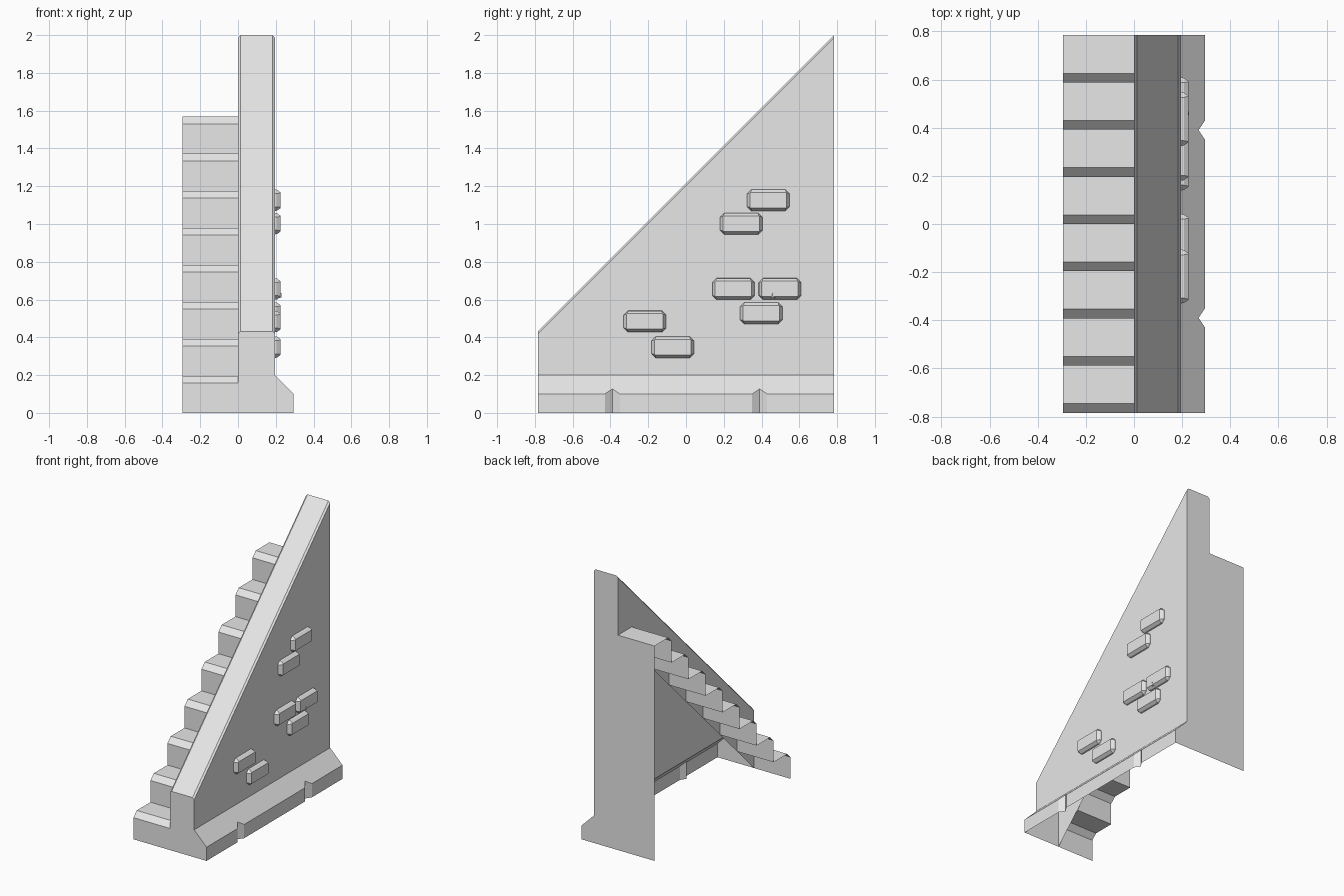
import bpy
import bmesh
from mathutils import Vector

cube = bpy.data.objects.get("Cube")
if cube:
    bpy.data.objects.remove(cube, do_unlink=True)

concrete = bpy.data.materials.new("grey_concrete")
concrete.use_nodes = True
concrete.diffuse_color = (0.8, 0.8, 0.8, 1)
concrete.node_tree.nodes["Principled BSDF"].inputs["Base Color"].default_value = (0.8, 0.8, 0.8, 1)

HALF = 0.784            # half length along y
LEFT, RIGHT = -0.295, 0.295
WALL = 0.195            # outer face of the wall
STEPS = 8
STEP = 2 * HALF / STEPS
NOSE = 0.038            # chamfer on each step
RISE = 2 * HALF         # height of the flight
LOW, HIGH, BEVEL = 0.432, 2.0, 0.013


def finish(name, bm, inside):
    """Turn every face away from the inside point and make the object."""
    inside = Vector(inside)
    bm.normal_update()
    for f in bm.faces:
        if f.normal.dot(f.calc_center_median() - inside) < 0:
            f.normal_flip()
    mesh = bpy.data.meshes.new(name)
    bm.to_mesh(mesh)
    bm.free()
    mesh.materials.append(concrete)
    obj = bpy.data.objects.new(name, mesh)
    bpy.context.collection.objects.link(obj)
    return obj


def loft(name, rows, inside, closed=False, cap=False):
    """Bridge rows of points with quads."""
    bm = bmesh.new()
    grid = [[bm.verts.new(p) for p in row] for row in rows]
    n = len(grid[0])
    for a, b in zip(grid, grid[1:]):
        for i in range(n if closed else n - 1):
            j = (i + 1) % n
            bm.faces.new((a[i], a[j], b[j], b[i]))
    if cap:
        bm.faces.new(grid[-1])
    return finish(name, bm, inside)


# Stair flight: a thin folded sheet, open at the side and below
profile = []
for i in range(STEPS):
    y, z = -HALF + i * STEP, i * STEP
    profile += [(y, z), (y, z + STEP - NOSE), (y + NOSE, z + STEP)]
profile.append((HALF, RISE))
loft("stair_flight", [[(x, y, z) for y, z in profile] for x in (LEFT, 0)], (0, 5, -5))

# Sloped wall, whose inner face stops at the line of the stairs
section = [(0, 0, RISE), (0, LOW - BEVEL, HIGH - BEVEL), (BEVEL, LOW, HIGH),
           (WALL - BEVEL, LOW, HIGH), (WALL, LOW - BEVEL, HIGH - BEVEL), (WALL, 0.2, 0.2)]
loft("sloped_wall", [[(x, -HALF, a) for x, a, b in section],
                     [(x, HALF, b) for x, a, b in section]], (0.1, HALF, 0))

# Kerb with two upright V notches
stations = [(-HALF, 0)]
for c in (-0.39, 0.39):
    stations += [(c - 0.04, 0), (c, 0.027), (c + 0.04, 0)]
stations.append((HALF, 0))
loft("kerb", [[(WALL, y, 0.2), (RIGHT - d, y, 0.1 + d), (RIGHT - d, y, 0)]
              for y, d in stations], (-5, 0, -5))

# End faces
for name, y, stair_top, wall_top in (("front_end", -HALF, STEP - NOSE, LOW),
                                     ("back_end", HALF, RISE, HIGH)):
    outline = [(LEFT, 0), (LEFT, stair_top), (0, stair_top), (0, wall_top - BEVEL),
               (BEVEL, wall_top), (WALL - BEVEL, wall_top), (WALL, wall_top - BEVEL),
               (WALL, 0.2), (RIGHT, 0.1), (RIGHT, 0)]
    bm = bmesh.new()
    bm.faces.new([bm.verts.new((x, y, z)) for x, z in outline])
    finish(name, bm, (0, 0, 0))


# Raised bricks with tapered sides and clipped corners
def ring(x, cy, cz, hy, hz, c):
    pts = [(hy - c, hz), (hy, hz - c), (hy, c - hz), (hy - c, -hz),
           (c - hy, -hz), (-hy, c - hz), (-hy, hz - c), (c - hy, hz)]
    return [(x, cy + y, cz + z) for y, z in pts]


bricks = [(0.436, 1.126), (0.292, 1.002), (0.251, 0.656), (0.497, 0.656),
          (0.398, 0.528), (-0.218, 0.484), (-0.07, 0.348)]
for k, (y, z) in enumerate(bricks, 1):
    loft(f"brick_{k}", [ring(WALL, y, z, 0.112, 0.057, 0.022),
                        ring(WALL + 0.012, y, z, 0.11, 0.055, 0.02),
                        ring(WALL + 0.031, y, z, 0.097, 0.041, 0.003)],
         (WALL, y, z), closed=True, cap=True)

# Small chip on the lower edge of one brick
loft("brick_chip", [[(WALL, 0.425, 0.603), (WALL, 0.46, 0.645), (WALL, 0.495, 0.603)],
                    [(WALL + 0.034, 0.455, 0.61), (WALL + 0.034, 0.46, 0.635),
                     (WALL + 0.034, 0.465, 0.61)]],
     (WALL, 0.46, 0.615), closed=True, cap=True)
